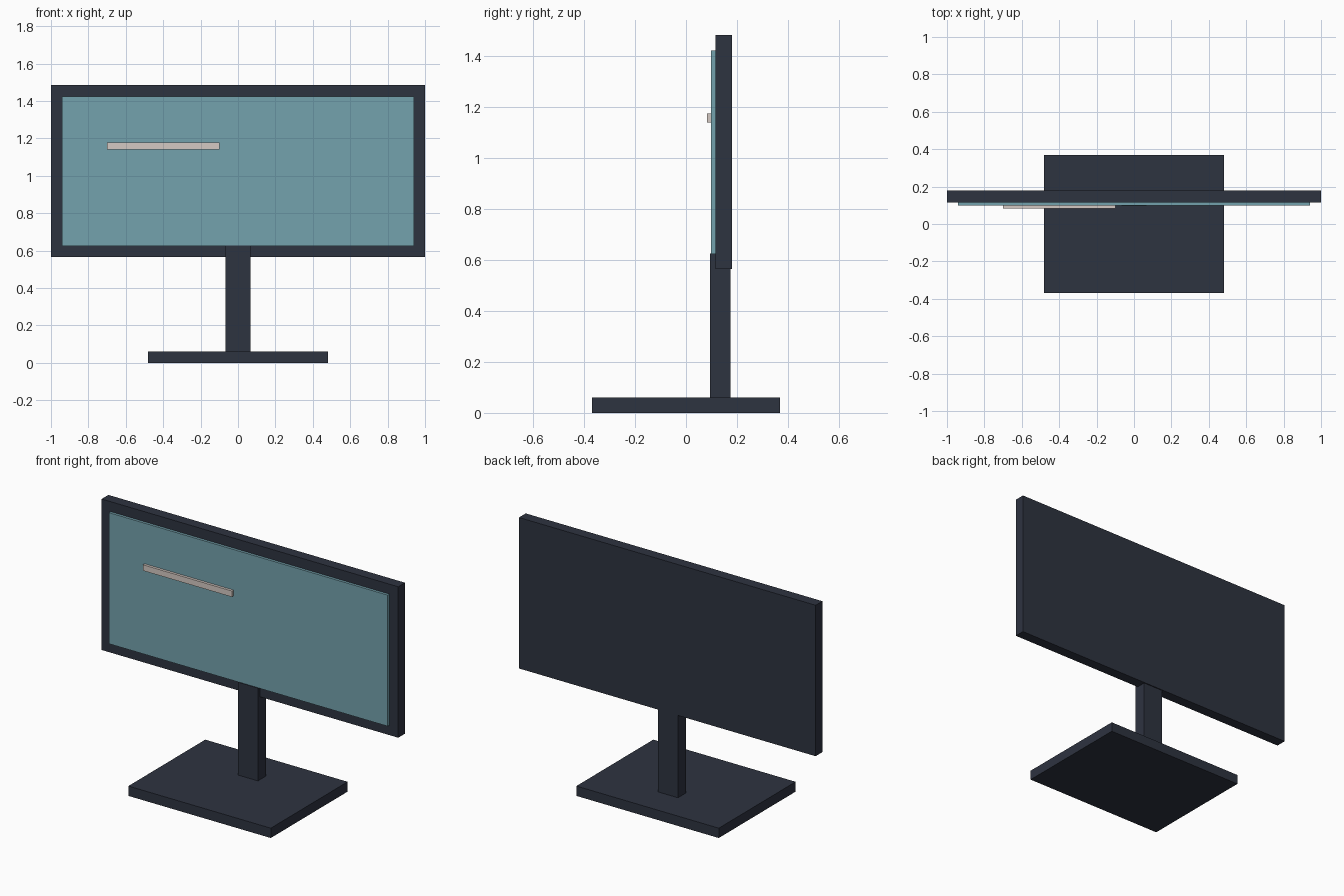
import bpy

if "Cube" in bpy.data.objects:
    bpy.data.objects.remove(bpy.data.objects["Cube"])


def material(name, rgb):
    mat = bpy.data.materials.new(name)
    mat.diffuse_color = (*rgb, 1.0)
    mat.use_nodes = True
    mat.node_tree.nodes["Principled BSDF"].inputs["Base Color"].default_value = mat.diffuse_color
    return mat


def box(name, x, y, z, mat):
    """Box spanning the given (min, max) ranges."""
    spans = (x, y, z)
    bpy.ops.mesh.primitive_cube_add(size=1, location=[(a + b) / 2 for a, b in spans])
    obj = bpy.context.object
    obj.name = name
    obj.scale = [b - a for a, b in spans]
    bpy.ops.object.transform_apply(location=False, rotation=False, scale=True)
    obj.data.materials.append(mat)
    return obj


dark = material("dark_casing", (0.027, 0.033, 0.051))
teal = material("screen_teal", (0.175, 0.36, 0.42))
cream = material("bar_cream", (0.665, 0.59, 0.546))

# Stand
box("base", (-0.48, 0.48), (-0.37, 0.37), (0.0, 0.06), dark)
box("post", (-0.068, 0.068), (0.095, 0.174), (0.06, 0.626), dark)

# Display
box("casing", (-1.0, 1.0), (0.115, 0.18), (0.565, 1.485), dark)
box("screen", (-0.94, 0.94), (0.099, 0.117), (0.625, 1.424), teal)
box("screen_bar", (-0.70, -0.10), (0.083, 0.101), (1.141, 1.177), cream)
